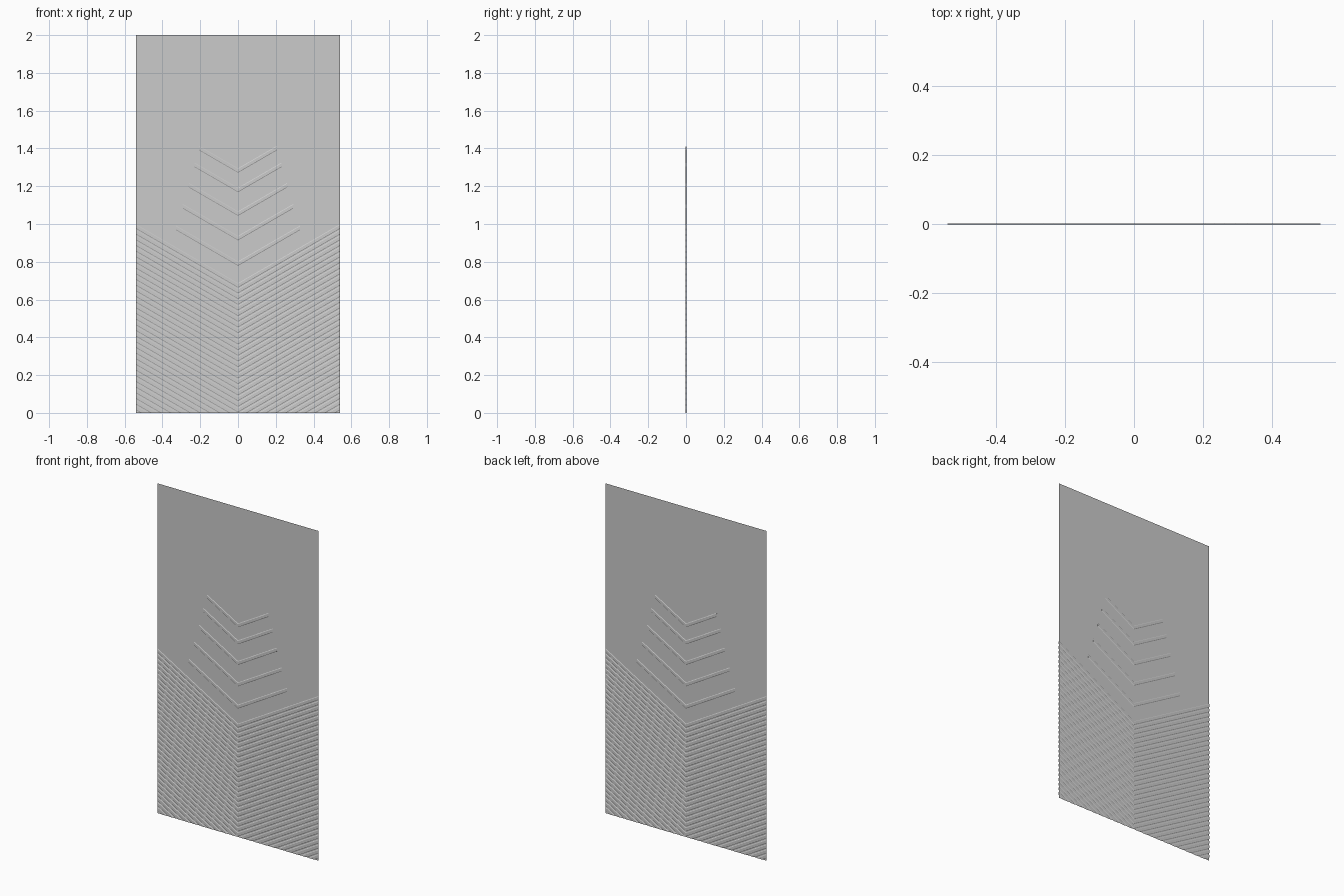
import bpy, bmesh, math
from mathutils import Vector

if "Cube" in bpy.data.objects:
    bpy.data.objects.remove(bpy.data.objects["Cube"])

HALF_W, HEIGHT = 0.54, 2.0
SLOPE = math.tan(math.radians(30))
DEPTH = 0.002          # rib projection on each face
RIB = 0.024            # vertical rib width


def finish(bm, name):
    mesh = bpy.data.meshes.new(name)
    bm.to_mesh(mesh)
    bm.free()
    obj = bpy.data.objects.new(name, mesh)
    bpy.context.collection.objects.link(obj)
    return obj


def add_chevron(bm, z, half, square_end=False):
    """V-shaped flattened rod: z is the centre height at x = 0."""
    profile = [(-RIB / 2, 0), (-RIB / 3, -DEPTH), (RIB / 3, -DEPTH),
               (RIB / 2, 0), (RIB / 3, DEPTH), (-RIB / 3, DEPTH)]
    rings = []
    for x in (-half, 0, half):
        ring = []
        for dz, y in profile:
            # isolated ribs end at right angles to their length
            shift = -math.copysign(dz * 0.43, x) if square_end and x else 0
            px = x + shift
            ring.append(bm.verts.new((px, y, z + dz + abs(px) * SLOPE)))
        rings.append(ring)
    for a, b in zip(rings, rings[1:]):
        for i in range(6):
            j = (i + 1) % 6
            bm.faces.new((a[i], a[j], b[j], b[i]))
    bm.faces.new(rings[0][::-1])
    bm.faces.new(rings[-1])


# Thin flat sheet
bm = bmesh.new()
bm.faces.new([bm.verts.new(p) for p in (
    (-HALF_W, 0, 0), (HALF_W, 0, 0), (HALF_W, 0, HEIGHT), (-HALF_W, 0, HEIGHT))])
finish(bm, "panel_sheet")

# Packed chevron ribs over the lower half, trimmed at the bottom edge
bm = bmesh.new()
PITCH = 0.03
z = 0.675
while z + HALF_W * SLOPE > 0:
    add_chevron(bm, z, HALF_W)
    z -= PITCH
bmesh.ops.bisect_plane(bm, geom=bm.verts[:] + bm.edges[:] + bm.faces[:],
                       plane_co=Vector((0, 0, 0)), plane_no=Vector((0, 0, 1)),
                       clear_inner=True)
bmesh.ops.recalc_face_normals(bm, faces=bm.faces[:])
finish(bm, "lower_ribs")

# Five separate chevrons that shorten towards the top
bm = bmesh.new()
for z, half in ((0.79, 0.333), (0.925, 0.297), (1.055, 0.265),
                (1.18, 0.236), (1.283, 0.21)):
    add_chevron(bm, z, half, square_end=True)
bmesh.ops.recalc_face_normals(bm, faces=bm.faces[:])
finish(bm, "upper_chevrons")
